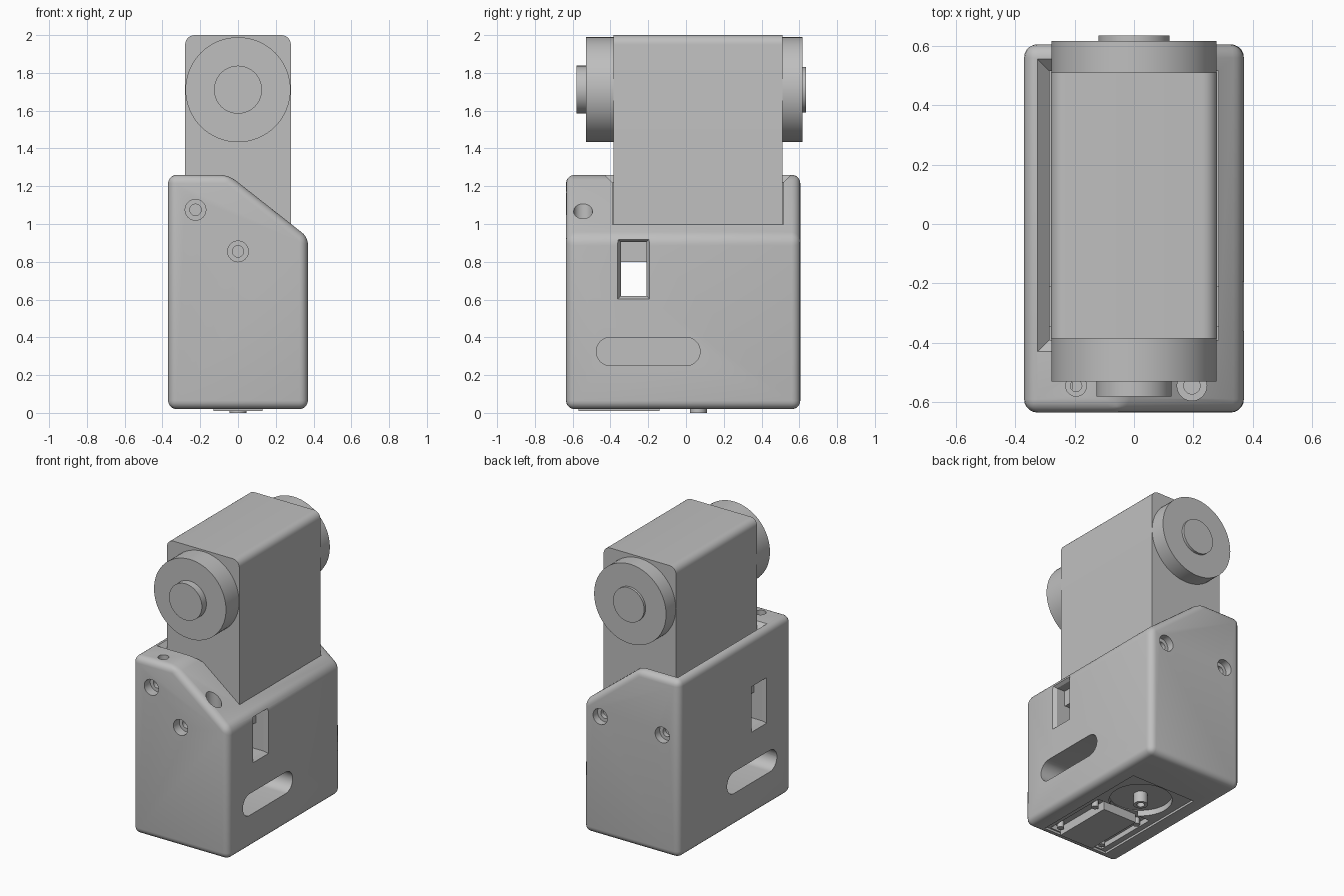
import bpy, bmesh
from math import sin, cos, pi, radians

cube = bpy.data.objects.get("Cube")
if cube:
    bpy.data.objects.remove(cube, do_unlink=True)

grey = bpy.data.materials.new("mid grey")
grey.use_nodes = True
COLOUR = (0.52, 0.52, 0.52, 1)
grey.diffuse_color = COLOUR
for node in grey.node_tree.nodes:
    if node.type == 'BSDF_PRINCIPLED':
        node.inputs["Base Color"].default_value = COLOUR


def activate(ob):
    bpy.ops.object.select_all(action='DESELECT')
    ob.select_set(True)
    bpy.context.view_layer.objects.active = ob


def loft(name, rings, axis):
    """Closed solid through (level, outline) rings stacked along an axis."""
    def place(u, v, w):
        return {'x': (w, u, v), 'y': (u, w, v), 'z': (u, v, w)}[axis]
    bm = bmesh.new()
    loops = [[bm.verts.new(place(u, v, w)) for u, v in pts] for w, pts in rings]
    bm.faces.new(loops[0])
    bm.faces.new(loops[-1])
    for lo, hi in zip(loops, loops[1:]):
        n = len(lo)
        for i in range(n):
            j = (i + 1) % n
            bm.faces.new((lo[i], lo[j], hi[j], hi[i]))
    bmesh.ops.recalc_face_normals(bm, faces=bm.faces)
    mesh = bpy.data.meshes.new(name)
    bm.to_mesh(mesh)
    bm.free()
    mesh.materials.append(grey)
    ob = bpy.data.objects.new(name, mesh)
    bpy.context.collection.objects.link(ob)
    return ob


def prism(name, pts, axis, start, end):
    return loft(name, [(start, pts), (end, pts)], axis)


def rect(u0, u1, v0, v1, grow=0):
    return [(u0 - grow, v0 - grow), (u1 + grow, v0 - grow),
            (u1 + grow, v1 + grow), (u0 - grow, v1 + grow)]


def arc(u, v, r, a0=0, a1=360, n=48):
    full = a1 - a0 == 360
    steps = n if full else n + 1
    return [(u + r * cos(radians(a0 + (a1 - a0) * i / n)),
             v + r * sin(radians(a0 + (a1 - a0) * i / n))) for i in range(steps)]


def cut(target, cutter):
    activate(target)
    mod = target.modifiers.new("cut", 'BOOLEAN')
    mod.operation = 'DIFFERENCE'
    mod.solver = 'EXACT'
    mod.object = cutter
    bpy.ops.object.modifier_apply(modifier=mod.name)
    bpy.data.objects.remove(cutter, do_unlink=True)


def smooth(ob):
    activate(ob)
    bpy.ops.object.shade_smooth_by_angle(angle=radians(30))


# Rounded housing with one sloping shoulder
outline = [(-0.37, 0.02), (0.37, 0.02), (0.37, 0.93), (-0.05, 1.26), (-0.37, 1.26)]
housing = prism("housing", outline, 'y', -0.635, 0.605)
activate(housing)
bevel = housing.modifiers.new("rounding", 'BEVEL')
bevel.width = 0.045
bevel.segments = 5
bevel.limit_method = 'ANGLE'
bevel.angle_limit = radians(20)
bpy.ops.object.modifier_apply(modifier=bevel.name)

# Well for the upper block, with a flared mouth
well = (-0.285, 0.285, -0.39, 0.515)
cut(housing, loft("well_cutter", [(0.8, rect(*well)), (1.22, rect(*well)),
                                  (1.3, rect(*well, grow=0.08))], 'z'))

# Window right through both sides, with a stepped frame
window = (-0.345, -0.21, 0.62, 0.905)
cut(housing, prism("window_cutter", rect(*window), 'x', -1, 1))
for side in (-1, 1):
    cut(housing, loft("frame_cutter", [(side * 0.345, rect(*window)),
                                       (side * 0.375, rect(*window, grow=0.02))], 'x'))

# Long slot pocket on each side
slot = arc(0.0, 0.325, 0.075, -90, 90, 16) + arc(-0.4, 0.325, 0.075, 90, 270, 16)
for side in (-1, 1):
    cut(housing, prism("slot_cutter", slot, 'x', side * 0.17, side * 0.5))

# Counterbored screw holes: front, back and top
holes = [('y', -0.225, 1.075, -0.7, -0.57, -0.48), ('y', 0, 0.855, -0.7, -0.57, -0.48),
         ('y', -0.24, 0.855, 0.7, 0.555, 0.525), ('y', 0.24, 0.855, 0.7, 0.555, 0.525),
         ('z', -0.195, -0.545, 1.4, 1.15, 1.1), ('z', 0.195, -0.545, 1.4, 0.98, 0.9)]
for axis, u, v, outside, step, deep in holes:
    wide = 0.055 if axis == 'y' else 0.035 if u < 0 else 0.05
    cut(housing, prism("hole_cutter", arc(u, v, wide, n=32), axis, outside, step))
    cut(housing, prism("hole_cutter", arc(u, v, wide * 0.55, n=24), axis, outside, deep))

# Underside recesses
cut(housing, prism("base_cutter", rect(-0.25, 0.25, -0.58, 0.29), 'z', -0.1, 0.035))
cut(housing, prism("tray_cutter", rect(-0.21, 0.21, -0.57, -0.1), 'z', -0.1, 0.07))
cut(housing, prism("dish_cutter", arc(0, 0.065, 0.2), 'z', -0.1, 0.075))
smooth(housing)

# Base plate, round foot and small base screws
prism("base_plate", rect(-0.13, 0.13, -0.57, -0.14), 'z', 0.01, 0.09)
foot = prism("round_foot", arc(0, 0.065, 0.045, n=32), 'z', 0, 0.1)
cut(foot, prism("foot_cutter", arc(0, 0.065, 0.025, n=24), 'z', -0.1, 0.05))
smooth(foot)
for side in (-1, 1):
    for y in (-0.52, -0.18):
        smooth(prism("base_screw", arc(side * 0.17, y, 0.022, n=20), 'z', 0.025, 0.09))

# Upper block with rounded top edges
block = [(-0.28, 0.8), (0.28, 0.8)] + arc(0.23, 1.95, 0.05, 0, 90, 6) \
    + arc(-0.23, 1.95, 0.05, 90, 180, 6)
smooth(prism("upper_block", block, 'y', -0.385, 0.51))

# Wheels and hubs on both ends
for name, radius, start, end in [("front_wheel", 0.278, -0.385, -0.53),
                                 ("front_hub", 0.127, -0.53, -0.58),
                                 ("back_wheel", 0.278, 0.51, 0.617),
                                 ("back_hub", 0.12, 0.617, 0.634)]:
    smooth(prism(name, arc(0, 1.711, radius, n=64), 'y', start, end))
